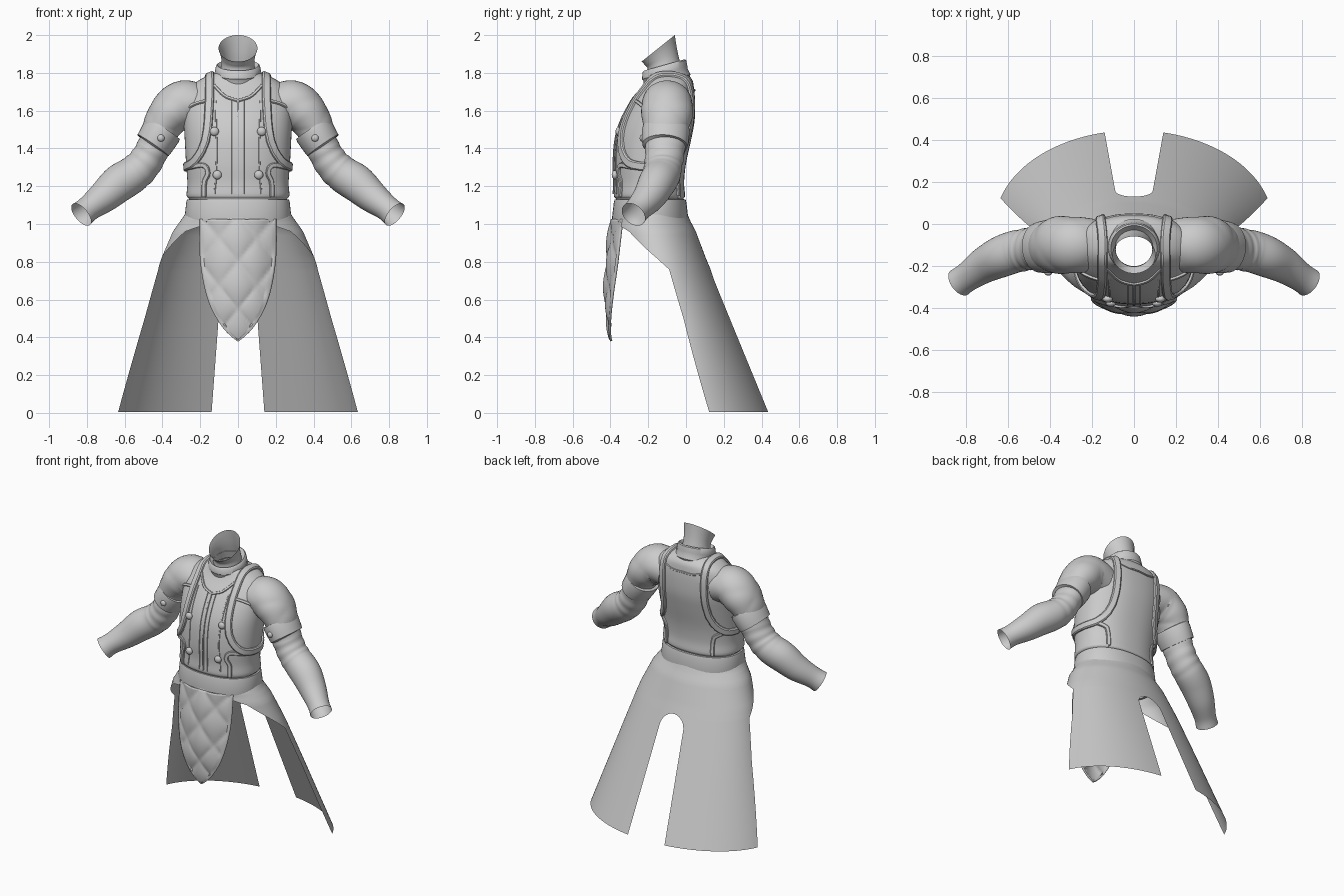
import bpy, math
from mathutils import Vector
from mathutils.bvhtree import BVHTree

if "Cube" in bpy.data.objects:
    bpy.data.objects.remove(bpy.data.objects["Cube"])


def make(name, verts, faces, mirror=False, solid=0):
    me = bpy.data.meshes.new(name)
    me.from_pydata([tuple(v) for v in verts], [], faces)
    ob = bpy.data.objects.new(name, me)
    bpy.context.collection.objects.link(ob)
    if solid:
        m = ob.modifiers.new("thick", 'SOLIDIFY')
        m.thickness, m.offset = solid, 0
    if mirror:
        m = ob.modifiers.new("mirror", 'MIRROR')
        m.merge_threshold = 0.0005
    return ob


def skin(rings, closed=True, caps=False):
    """Joins rows of points into quads."""
    n = len(rings[0])
    verts = [p for r in rings for p in r]
    faces = []
    for i in range(len(rings) - 1):
        for j in range(n if closed else n - 1):
            k = (j + 1) % n
            faces.append((i*n + j, i*n + k, (i+1)*n + k, (i+1)*n + j))
    if caps:
        faces.append(tuple(reversed(range(n))))
        faces.append(tuple(range(len(verts) - n, len(verts))))
    return verts, faces


def smooth_path(rows, steps):
    """Catmull-Rom through tuples of any length."""
    out, last = [], len(rows) - 1
    for i in range(last):
        p = [rows[max(0, min(last, i + k))] for k in (-1, 0, 1, 2)]
        for s in range(steps):
            t = s / steps
            out.append(tuple(0.5*(2*b + (c - a)*t + (2*a - 5*b + 4*c - d)*t*t
                                  + (3*b - a - 3*c + d)*t**3)
                             for a, b, c, d in zip(*p)))
    out.append(tuple(rows[-1]))
    return out


def table(rows, z):
    """Linear lookup in rows sorted by falling z."""
    for a, b in zip(rows, rows[1:]):
        if a[0] >= z >= b[0]:
            f = (a[0] - z) / (a[0] - b[0])
            return [p + (q - p)*f for p, q in zip(a, b)][1:]
    return rows[-1][1:] if z < rows[-1][0] else rows[0][1:]


def oval(cy, z, rx, ry, slope=0, n=48, e=2.0):
    pts = []
    for i in range(n):
        a = 2*math.pi*i/n
        c, s = math.cos(a), math.sin(a)
        x = rx*math.copysign(abs(c)**(2/e), c)
        y = ry*math.copysign(abs(s)**(2/e), s)
        pts.append(Vector((x, cy + y, z + slope*y)))
    return pts


# Jacket body: z, half width, front y, back y
body = [(1.03, .262, -.375, -.01), (1.125, .258, -.37, -.015), (1.15, .272, -.382, -.005),
        (1.22, .268, -.378, -.01), (1.32, .275, -.382, .0), (1.45, .282, -.372, .028),
        (1.55, .287, -.342, .046), (1.65, .285, -.288, .048), (1.72, .255, -.238, .042),
        (1.765, .2, -.212, .032), (1.80, .12, -.205, .0)]
rings = [oval((f + b)/2, z, w, (b - f)/2, 0, 64, 2.25) for z, w, f, b in smooth_path(body, 4)]
v, f = skin(rings)
torso = make("jacket_body", v, f)
torso_bvh = BVHTree.FromPolygons(v, f)

# Waistband
band = [(1.01, .262, .19), (1.012, .28, .2), (1.03, .283, .202), (1.115, .274, .192),
        (1.13, .27, .188), (1.132, .25, .17)]
make("waistband", *skin([oval(-.19, z, a, b, 0, 64, 2.2) for z, a, b in band]))

# Neck with sloping open rim, and collar
neck = smooth_path([(-.11, 1.77, .098, .098, .2), (-.12, 1.85, .087, .082, .4),
                    (-.135, 1.895, .092, .084, .62), (-.147, 1.93, .103, .088, .8)], 4)
make("neck", *skin([oval(*r) for r in neck]))
collar = [(-.1, 1.745, .118, .118, .26), (-.1, 1.76, .128, .124, .26), (-.108, 1.79, .12, .117, .27),
          (-.112, 1.80, .124, .12, .28), (-.115, 1.835, .117, .116, .28), (-.115, 1.842, .11, .108, .28),
          (-.115, 1.82, .09, .085, .28)]
make("collar", *skin([oval(*r) for r in collar]))


def tube(rows, bump=None, n=40):
    """Rings around a path of (x, y, z, up radius, depth radius)."""
    out, P = [], [Vector(r[:3]) for r in rows]
    for i, r in enumerate(rows):
        t = (P[min(i + 1, len(P) - 1)] - P[max(i - 1, 0)]).normalized()
        w = t.cross(Vector((0, 1, 0))).normalized()
        u = w.cross(t)
        ring = []
        for j in range(n):
            a = 2*math.pi*j/n
            k = 1 + (bump(i/(len(rows) - 1), a) if bump else 0)
            ring.append(P[i] + (w*math.cos(a)*r[3] + u*math.sin(a)*r[4])*k)
        out.append(ring)
    return out


def sleeve_bump(s, a):
    if s < .36:   # quilted shoulder
        p, q = s*28 + a*2, s*28 - a*2
        return .055*math.sqrt(abs(math.sin(p/2)*math.sin(q/2))) - .025
    if .42 < s < .62:   # elbow folds
        return .022*math.sin(s*90 + math.sin(a)*1.5)
    return 0


# Sleeves with open wrists
arm = [(.19, -.10, 1.62, .11, .12), (.28, -.10, 1.635, .123, .135), (.35, -.10, 1.59, .12, .135),
       (.395, -.105, 1.53, .104, .122), (.425, -.11, 1.46, .088, .112), (.46, -.112, 1.38, .088, .104),
       (.505, -.12, 1.31, .092, .1), (.56, -.13, 1.26, .097, .1), (.63, -.155, 1.215, .099, .098),
       (.71, -.195, 1.145, .085, .086), (.79, -.25, 1.083, .068, .07), (.83, -.278, 1.05, .072, .07)]
make("sleeve", *skin(tube(smooth_path(arm, 6), sleeve_bump)), mirror=True)
cuff = [(.39, -.106, 1.51, .085, .1), (.393, -.106, 1.506, .103, .124), (.405, -.107, 1.488, .106, .127),
        (.435, -.11, 1.438, .102, .123), (.45, -.112, 1.416, .1, .119), (.453, -.112, 1.412, .08, .1)]
make("arm_band", *skin(tube(cuff)), mirror=True)


def ribbon(name, pts, w, th, mirror=True):
    """Raised strip laid on the jacket along rough points."""
    hits = [torso_bvh.find_nearest(Vector(p))[:2] for p in smooth_path(pts, 7)]
    rings = []
    for i, (p, n) in enumerate(hits):
        if n.dot(p - Vector((0, -.17, p.z - .05))) < 0:
            n = -n
        t = (hits[min(i + 1, len(hits) - 1)][0] - hits[max(i - 1, 0)][0]).normalized()
        b = t.cross(n).normalized()*w/2
        rings.append([p - b - n*.012, p - b + n*th*.6, p - b*.7 + n*th,
                      p + b*.7 + n*th, p + b + n*th*.6, p + b - n*.012])
    make(name, *skin(rings, caps=True), mirror=mirror)


# Harness straps and side panels
ribbon("shoulder_strap", [(.28, -.17, 1.3), (.25, -.3, 1.32), (.205, -.36, 1.39), (.175, -.37, 1.5),
                          (.16, -.3, 1.66), (.155, -.2, 1.77), (.155, -.1, 1.81), (.16, 0, 1.78),
                          (.165, .05, 1.65), (.175, .04, 1.48), (.21, .01, 1.37), (.26, -.06, 1.31),
                          (.28, -.17, 1.3)], .046, .016)
ribbon("front_side_panel_trim", [(.26, -.28, 1.3), (.19, -.36, 1.31), (.165, -.37, 1.27),
                                 (.185, -.36, 1.22), (.185, -.36, 1.14)], .026, .011)
ribbon("back_side_panel_trim", [(.26, -.06, 1.3), (.21, -.01, 1.27), (.195, 0, 1.22),
                                (.195, 0, 1.14)], .026, .011)
# Jacket seams
ribbon("placket_seam", [(.03, -.38, 1.16), (.03, -.39, 1.4), (.03, -.3, 1.66)], .008, .005)
ribbon("centre_seam", [(0, -.38, 1.16), (0, -.39, 1.4), (0, -.3, 1.66)], .012, .007, False)
ribbon("breast_seam", [(.125, -.37, 1.16), (.115, -.38, 1.4), (.12, -.28, 1.68)], .008, .004)
ribbon("yoke_seam", [(0, -.3, 1.66), (.07, -.28, 1.685), (.13, -.22, 1.74)], .016, .008)
ribbon("back_yoke_seam", [(0, .05, 1.71), (.08, .05, 1.71), (.15, .05, 1.73)], .012, .006)
ribbon("armhole_seam", [(.17, -.28, 1.66), (.23, -.25, 1.64), (.28, -.2, 1.6)], .018, .01)


# Buttons
def button(name, loc, r):
    bpy.ops.mesh.primitive_uv_sphere_add(segments=16, ring_count=10, radius=r)
    ob = bpy.context.object
    ob.name = name
    for vert in ob.data.vertices:
        vert.co = Vector((vert.co.x, vert.co.y*.7, vert.co.z)) + Vector(loc)
    ob.modifiers.new("mirror", 'MIRROR')


for x, z in ((.125, 1.49), (.11, 1.26)):
    hit = torso_bvh.ray_cast(Vector((x, -1, z)), Vector((0, 1, 0)))[0]
    button("chest_button", hit - Vector((0, .008, 0)), .024)
button("arm_band_button", (.408, -.232, 1.455), .019)

# Coat skirt: z, half width, centre y, depth, front edge angle
skirt = [(1.07, .27, -.19, .19, 180), (1.03, .295, -.188, .205, 180), (1.01, .31, -.182, .208, 155),
         (.96, .345, -.17, .222, 126), (.82, .405, -.135, .24, 95), (.76, .425, -.12, .25, 83),
         (.5, .502, -.066, .304, 80), (.005, .66, 0, .445, 74)]
zs = [1.07 - .01*i for i in range(7)] + [1.0 - .02*i for i in range(12)]
zs += [.76, .757, .75, .735, .715, .69, .67, .6, .5, .4, .3, .2, .1, .005]
rows = []
for z in zs:
    a, cy, b, edge = table(skirt, z)
    if z > .76:
        slit = 0
    elif z > .67:
        slit = .09*math.sqrt(max(0, 1 - ((z - .67)/.09)**2))
    else:
        slit = .09 + .05*(.67 - z)/.67
    t0, t1 = math.asin(slit/a), math.radians(edge)
    ang = [t0 + (t1 - t0)*i/32 for i in range(33)]
    rows.append([Vector((a*math.sin(t), cy + b*math.cos(t), z)) for t in ang])
make("coat_skirt", *skin(rows, closed=False), mirror=True)

# Quilted front flap: z, half width, centre y
flap = smooth_path([(1.025, .2, -.392), (.9, .202, -.408), (.78, .195, -.418), (.65, .172, -.424),
                    (.55, .138, -.42), (.46, .085, -.408), (.41, .04, -.398), (.38, .002, -.39)], 7)
rows = []
for z, w, y in flap:
    row = []
    for i in range(41):
        u = i/20 - 1
        x = u*w
        p, q = math.pi*(x/.2 + (z - .8)/.25), math.pi*(x/.2 - (z - .8)/.25)
        puff = .016*math.sqrt(abs(math.sin(p)*math.sin(q)))
        if w*(1 - abs(u)) < .018:   # raised rim
            puff = .012
        row.append(Vector((x, y + .062*(x/.2)**2 - puff + .006, z)))
    rows.append(row)
make("front_flap", *skin(rows, closed=False), solid=.012)

bpy.ops.object.select_all(action='SELECT')
bpy.context.view_layer.objects.active = torso
bpy.ops.object.shade_smooth_by_angle(angle=math.radians(40))
